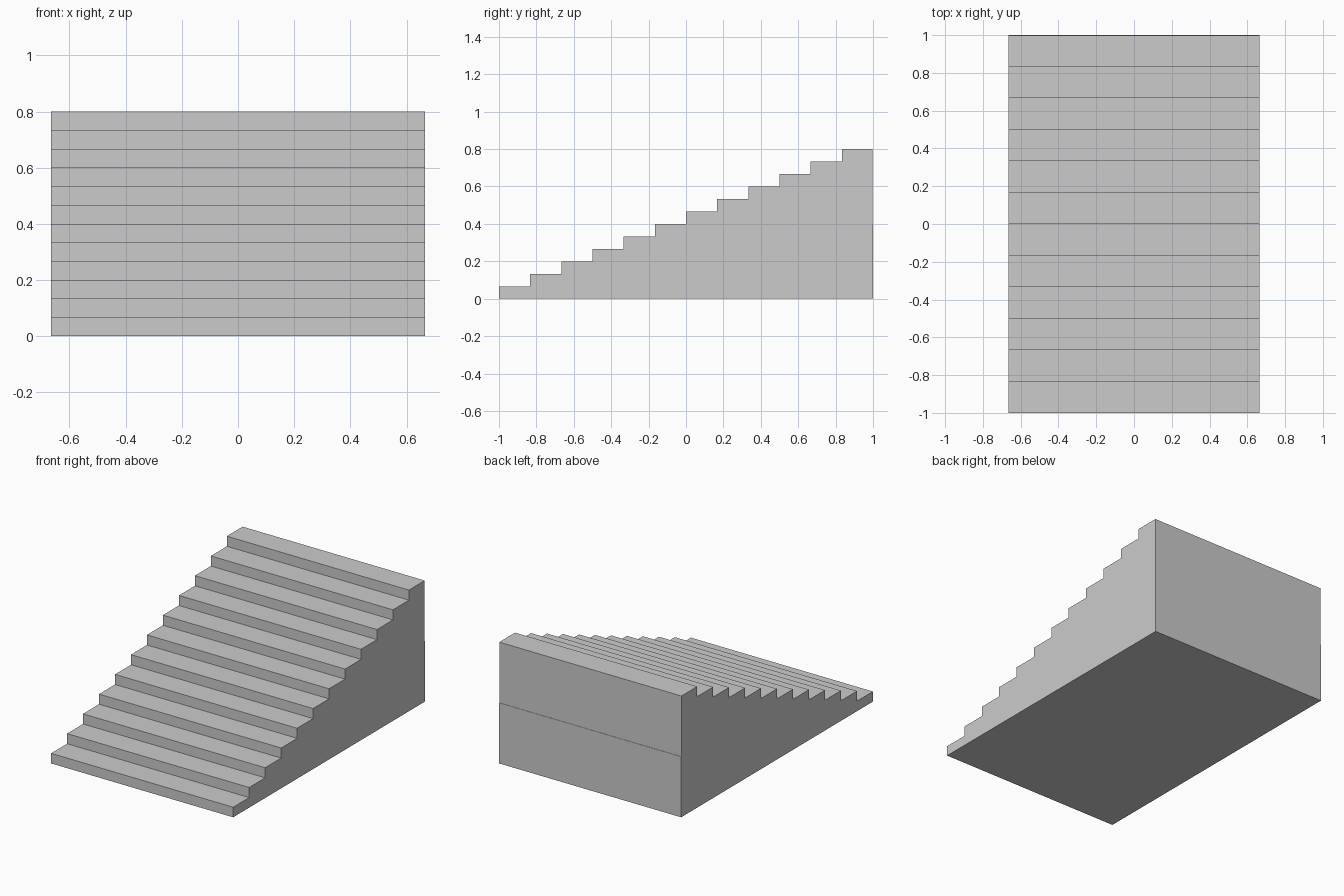
import bpy
import bmesh

if "Cube" in bpy.data.objects:
    bpy.data.objects.remove(bpy.data.objects["Cube"])

HALF_WIDTH = 0.665
STEPS = 6            # steps per flight
TREAD = 1 / 6
RISE = 0.8 / 12


def extrude_profile(name, profile):
    """Closed solid from a (y, z) outline, extruded across x."""
    bm = bmesh.new()
    face = bm.faces.new([bm.verts.new((-HALF_WIDTH, y, z)) for y, z in profile])
    result = bmesh.ops.extrude_face_region(bm, geom=[face])
    moved = [g for g in result["geom"] if isinstance(g, bmesh.types.BMVert)]
    bmesh.ops.translate(bm, verts=moved, vec=(2 * HALF_WIDTH, 0, 0))
    bmesh.ops.recalc_face_normals(bm, faces=bm.faces)
    mesh = bpy.data.meshes.new(name)
    bm.to_mesh(mesh)
    bm.free()
    obj = bpy.data.objects.new(name, mesh)
    bpy.context.collection.objects.link(obj)
    return obj


def stepped_edge(y0, z0):
    """Risers and treads climbing towards +y."""
    points = []
    for i in range(STEPS):
        z = z0 + (i + 1) * RISE
        points += [(y0 + i * TREAD, z), (y0 + (i + 1) * TREAD, z)]
    return points


# Lower flight, standing on the ground
extrude_profile("lower_flight", [(-1, 0)] + stepped_edge(-1, 0) + [(0, 0)])

# Upper flight with its supporting base; hairline ledge across the back
upper = stepped_edge(0, 0.4)
upper[-1] = (0.998, 0.8)
extrude_profile("upper_flight",
                [(0, 0)] + upper + [(0.998, 0.4), (1, 0.4), (1, 0)])
